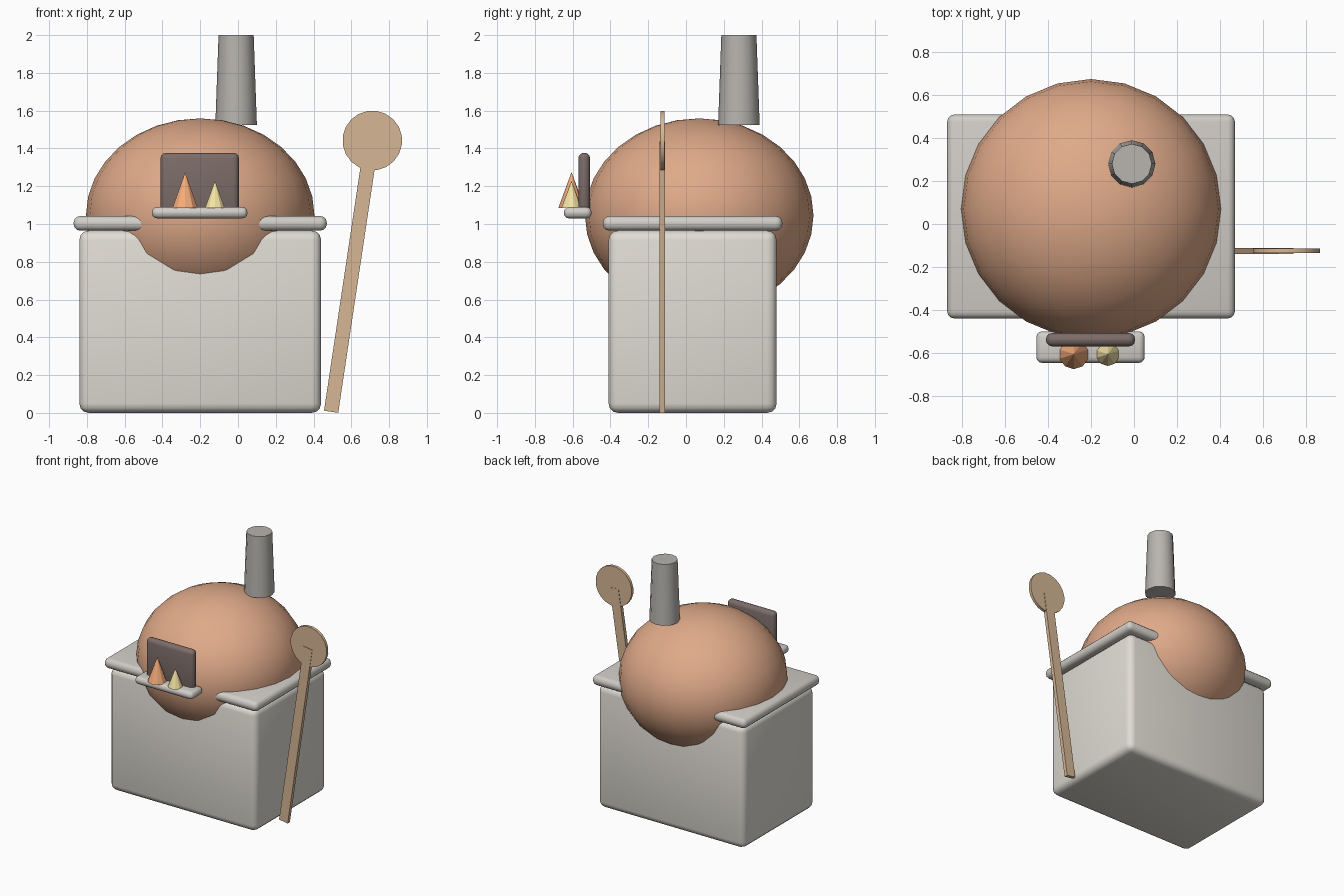
import bpy, bmesh, math
from mathutils import Matrix, Vector

if "Cube" in bpy.data.objects:
    bpy.data.objects.remove(bpy.data.objects["Cube"])


def material(name, rgb):
    m = bpy.data.materials.new(name)
    m.diffuse_color = (*rgb, 1)
    m.use_nodes = True
    m.node_tree.nodes["Principled BSDF"].inputs["Base Color"].default_value = m.diffuse_color
    return m


STONE = material("stone", (0.75, 0.72, 0.66))
SLAB = material("slab_stone", (0.64, 0.61, 0.57))
CLAY = material("clay", (0.74, 0.40, 0.25))
METAL = material("flue_metal", (0.48, 0.46, 0.43))
DARK = material("dark_opening", (0.20, 0.15, 0.14))
ORANGE = material("flame_orange", (0.92, 0.42, 0.20))
YELLOW = material("flame_yellow", (0.92, 0.78, 0.38))
WOOD = material("wood", (0.67, 0.47, 0.30))


def finish(bm, name, mat, smooth=None):
    me = bpy.data.meshes.new(name)
    bm.to_mesh(me)
    bm.free()
    me.materials.append(mat)
    ob = bpy.data.objects.new(name, me)
    bpy.context.collection.objects.link(ob)
    if smooth:
        bpy.ops.object.select_all(action='DESELECT')
        ob.select_set(True)
        bpy.context.view_layer.objects.active = ob
        bpy.ops.object.shade_smooth_by_angle(angle=math.radians(smooth))
    return ob


def box(name, lo, hi, mat, bevel=0.0):
    """Box between two corners, with rounded edges."""
    lo, hi = Vector(lo), Vector(hi)
    bm = bmesh.new()
    bmesh.ops.create_cube(bm, size=1, matrix=Matrix.Translation((lo + hi) / 2)
                          @ Matrix.Diagonal((*(hi - lo), 1)))
    if bevel:
        bmesh.ops.bevel(bm, geom=bm.edges[:], offset=bevel, segments=3,
                        profile=0.5, affect='EDGES')
    return finish(bm, name, mat, 40 if bevel else None)


def cone(name, centre, r1, r2, depth, sides, mat, smooth=None, rot=Matrix()):
    bm = bmesh.new()
    bmesh.ops.create_cone(bm, cap_ends=True, segments=sides, radius1=r1,
                          radius2=r2, depth=depth,
                          matrix=Matrix.Translation(centre) @ rot)
    bmesh.ops.remove_doubles(bm, verts=bm.verts[:], dist=1e-5)
    return finish(bm, name, mat, smooth)


# Base block and counter slab
box("base", (-0.84, -0.41, 0), (0.44, 0.48, 0.965), STONE, 0.05)
box("counter", (-0.87, -0.44, 0.965), (0.47, 0.51, 1.042), SLAB, 0.034)

# Squashed oven dome
bm = bmesh.new()
bmesh.ops.create_uvsphere(bm, u_segments=24, v_segments=16, radius=1,
                          matrix=Matrix.Translation((-0.2, 0.07, 1.045))
                          @ Matrix.Diagonal((0.605, 0.605, 0.514, 1)))
finish(bm, "dome", CLAY, 40)

# Flue
cone("chimney", (-0.01, 0.28, 1.7625), 0.11, 0.093, 0.475, 12, METAL, 40)

# Mouth, ledge and the two flames
box("oven_mouth", (-0.41, -0.57, 1.045), (0.005, -0.508, 1.377), DARK, 0.029)
box("ledge", (-0.455, -0.647, 1.03), (0.05, -0.5, 1.09), SLAB, 0.027)
for name, x, r, top, mat in (("large_flame", -0.28, 0.07, 1.275, ORANGE),
                             ("small_flame", -0.122, 0.055, 1.228, YELLOW)):
    cone(name, (x, -0.606, (1.085 + top) / 2), r, 0, top - 1.085, 10, mat)

# Leaning wooden peel: handle and round blade
foot, head = Vector((0.493, -0.125, 0.006)), Vector((0.706, -0.125, 1.43))
length = (head - foot).length
tilt = math.atan2(head.x - foot.x, head.z - foot.z)
handle = box("peel_handle", (-0.038, -0.014, 0), (0.038, 0.014, length), WOOD)
handle.data.transform(Matrix.Translation(foot) @ Matrix.Rotation(tilt, 4, 'Y'))
cone("peel_blade", (0.711, -0.125, 1.442), 0.158, 0.158, 0.022, 20, WOOD, 40,
     Matrix.Rotation(tilt, 4, 'Y') @ Matrix.Rotation(math.pi / 2, 4, 'X'))
